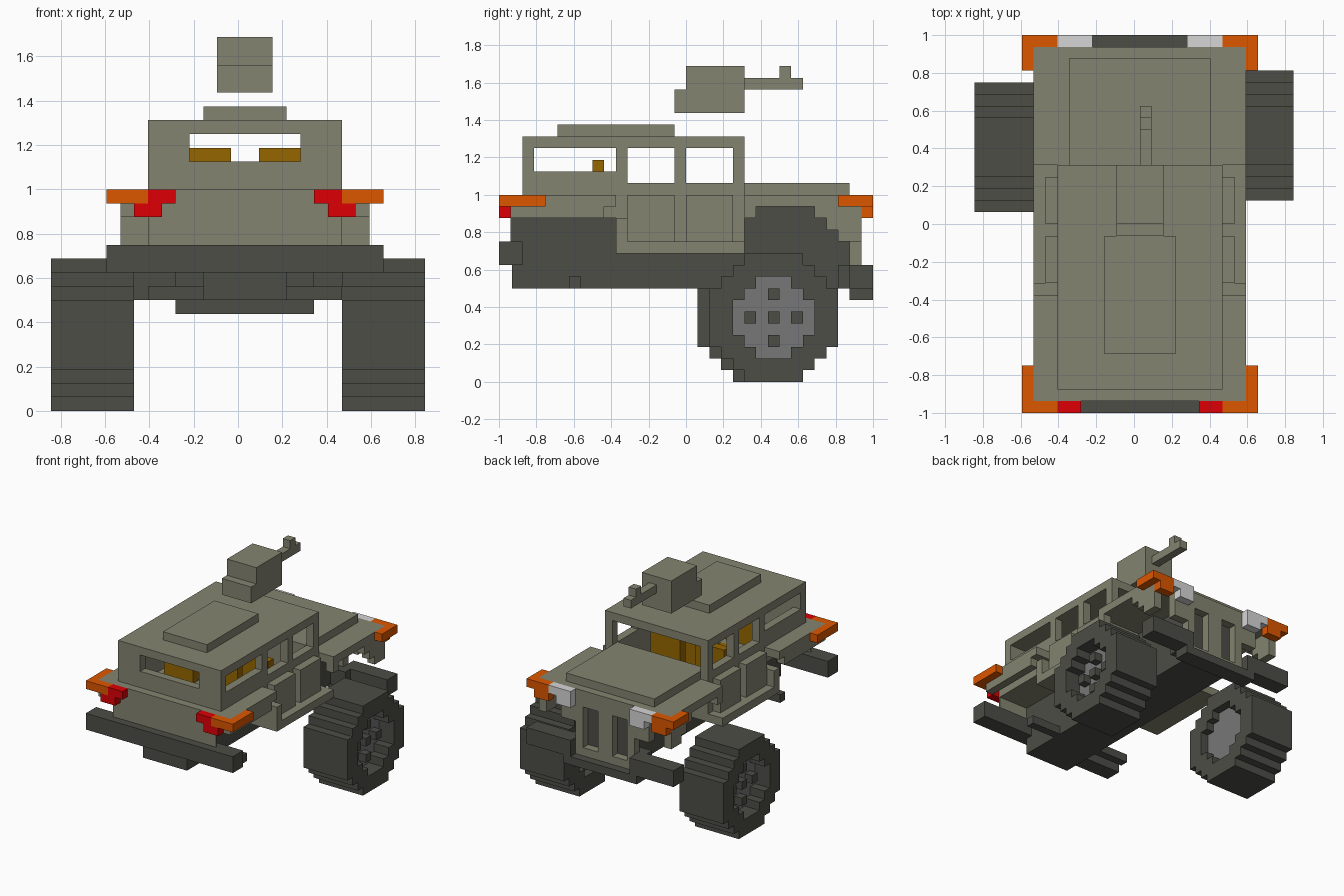
import bpy
import bmesh
from mathutils import Vector

cube = bpy.data.objects.get("Cube")
if cube:
    bpy.data.objects.remove(cube, do_unlink=True)

U = 1 / 16  # one grid block


def material(name, rgb):
    lin = [((c / 255 + 0.055) / 1.055) ** 2.4 if c > 10 else c / 255 / 12.92 for c in rgb] + [1]
    m = bpy.data.materials.new(name)
    m.use_nodes = True
    m.diffuse_color = lin
    b = next(n for n in m.node_tree.nodes if n.type == 'BSDF_PRINCIPLED')
    b.inputs["Base Color"].default_value = lin
    b.inputs["Roughness"].default_value = 0.9
    return m


OLIVE = material("olive paint", (132, 132, 113))
DARK = material("dark rubber", (77, 77, 71))
GREY = material("hub grey", (119, 119, 119))
ORANGE = material("orange marker", (221, 87, 0))
RED = material("red lamp", (222, 0, 5))
WHITE = material("white lamp", (214, 214, 214))
BROWN = material("brown seat", (150, 102, 0))


def place(i, j, k):
    return Vector(((i - 13.5) * U, (j - 16) * U, k * U))


def finish(bm, name, mat):
    bmesh.ops.recalc_face_normals(bm, faces=bm.faces)
    me = bpy.data.meshes.new(name)
    bm.to_mesh(me)
    bm.free()
    ob = bpy.data.objects.new(name, me)
    bpy.context.collection.objects.link(ob)
    me.materials.append(mat)
    return ob


def box(name, mat, x, y, z):
    """Box given by block ranges along each axis."""
    bm = bmesh.new()
    bmesh.ops.create_cube(bm, size=1)
    lo, hi = place(x[0], y[0], z[0]), place(x[1], y[1], z[1])
    for v in bm.verts:
        v.co = Vector([(lo[a] + hi[a]) / 2 + v.co[a] * (hi[a] - lo[a]) for a in range(3)])
    return finish(bm, name, mat)


def pair(name, mat, x, y, z):
    """Box on +x and its mirror image about the body centre line."""
    box(name + "_left", mat, x, y, z)
    box(name + "_right", mat, (28 - x[1], 28 - x[0]), y, z)


def cut(ob, cutter):
    cutter.hide_render = True
    mod = ob.modifiers.new("cut", 'BOOLEAN')
    mod.operation = 'DIFFERENCE'
    mod.solver = 'EXACT'
    mod.object = cutter
    bpy.context.view_layer.objects.active = ob
    bpy.ops.object.modifier_apply(modifier=mod.name)
    bpy.data.objects.remove(cutter, do_unlink=True)


def stepped_disk(name, mat, x, cy, cz, halves):
    """Stepped round disk; halves are half widths of the rows, bottom to top."""
    z0 = cz - len(halves) / 2
    right = []
    for r, h in enumerate(halves):
        for p in ((h, z0 + r), (h, z0 + r + 1)):
            if len(right) > 1 and right[-1][0] == h and right[-2][0] == h:
                right.pop()
            if not right or right[-1] != p:
                right.append(p)
    outline = right + [(-h, z) for h, z in reversed(right)]
    bm = bmesh.new()
    face = bm.faces.new([bm.verts.new(place(x[0], cy + h, z)) for h, z in outline])
    ext = bmesh.ops.extrude_face_region(bm, geom=[face])
    verts = [g for g in ext["geom"] if isinstance(g, bmesh.types.BMVert)]
    bmesh.ops.translate(bm, verts=verts, vec=((x[1] - x[0]) * U, 0, 0))
    return finish(bm, name, mat)


# Wheels with recessed hubs and lugs
TYRE = (2.5, 3.5, 4.5, 5.5, 5.5, 5.5, 5.5, 5.5, 4.5, 3.5, 2.5)
HUB = (1.5, 2.5, 3.5, 3.5, 3.5, 2.5, 1.5)
for side, x0, cy, hub_x, lug_x in (("right", 0, 22.5, (2, 5), (1, 2)),
                                   ("left", 21, 23.5, (22, 25), (25, 26))):
    tyre = stepped_disk("tyre_" + side, DARK, (x0, x0 + 6), cy, 5.5, TYRE)
    cut(tyre, stepped_disk("hub_cutter", DARK, (x0 - 1, x0 + 7), cy, 5.5, HUB))
    stepped_disk("hub_" + side, GREY, hub_x, cy, 5.5, HUB)
    for n, (dy, dz) in enumerate(((0, 0), (2, 0), (-2, 0), (0, 2), (0, -2))):
        box(f"lug_{side}_{n}", DARK, lug_x, (cy + dy - .5, cy + dy + .5), (5 + dz, 6 + dz))

# Dark central chassis and bumpers
box("rear_chassis", DARK, (11, 17), (1.1, 10), (8, 14))
box("middle_chassis", DARK, (11, 17), (10, 21), (8, 11))
box("engine_bay", DARK, (11, 17), (21, 30), (8, 15))
pair("axle_stub", DARK, (17, 21), (6, 7), (8, 9))
box("front_crossmember", DARK, (9, 19), (29, 30), (8, 10))
box("rear_bumper", DARK, (4, 24), (0, 2), (10, 12))
pair("front_bumper", DARK, (18, 24), (30, 32), (8, 10))
box("front_bumper_skid", DARK, (9, 19), (30, 32), (7, 8))

# Rear body
box("tail_panel", OLIVE, (7, 21), (1, 1.1), (12, 15))
box("rear_floor", OLIVE, (7, 21), (1.1, 10), (14, 15))
deck = box("rear_deck", OLIVE, (5, 23), (1, 10), (15, 16))
cut(deck, box("deck_cutter", OLIVE, (8, 20), (3, 11), (14, 17)))
pair("rear_fender_lip", OLIVE, (22, 23), (1, 9), (14, 15))
pair("rear_bulkhead", OLIVE, (21, 23), (10, 11), (12, 14))

# Sills and doors
box("cab_floor", OLIVE, (5, 23), (10, 21), (11, 12))
for name, y in (("rear_door", (11, 15)), ("front_door", (16, 20))):
    pair(name, OLIVE, (21, 22), y, (12, 16))

# Front body: stepped wheel arch lips, deck, hood and grille
for n, (y, low) in enumerate((((21, 22), 14), ((27, 28), 14), ((28, 29), 13), ((29, 31), 12))):
    pair(f"front_arch_{n}", OLIVE, (22, 23), y, (low, 15))
box("front_deck", OLIVE, (5, 23), (21, 31), (15, 16))
box("hood", OLIVE, (8, 20), (21, 30), (16, 17))
pair("front_side_panel", OLIVE, (18, 20), (30, 31), (12, 15))
grille = box("grille", OLIVE, (10, 18), (30, 31), (8, 15))
for x in ((11, 13), (15, 17)):
    cut(grille, box("slot_cutter", DARK, x, (29, 32), (9, 14)))

# Hollow cab with window openings
cab = box("cab", OLIVE, (7, 21), (2, 21), (16, 21))
cut(cab, box("interior_cutter", OLIVE, (8, 20), (3, 20), (15, 20)))
for x, y, z in (((6, 22), (3, 10), (18, 20)), ((6, 22), (11, 15), (17, 20)),
                ((6, 22), (16, 20), (17, 20)), ((10, 18), (1, 4), (18, 20)),
                ((8, 20), (19, 22), (17, 20))):
    cut(cab, box("window_cutter", OLIVE, x, y, z))
pair("cab_lower_side", OLIVE, (20, 21), (10, 21), (12, 16))
box("dashboard", OLIVE, (8, 20), (20, 21), (12, 16))
box("roof_hatch", OLIVE, (11, 17), (5, 15), (21, 22))

# Seats
pair("rear_seat_back", BROWN, (15, 19), (8, 9), (15, 19))
pair("rear_seat_base", BROWN, (15, 19), (10, 12), (12, 15))
pair("front_seat_back", BROWN, (15, 19), (14, 15), (12, 17))
pair("front_seat_base", BROWN, (15, 19), (15, 18), (12, 14))

# Lamps and corner markers
pair("tail_lamp_upper", RED, (19, 21), (0, 1), (15, 16))
pair("tail_lamp_lower", RED, (20, 22), (0, 1), (14, 15))
pair("rear_marker", ORANGE, (21, 24), (0, 1), (15, 16))
pair("rear_marker_side", ORANGE, (23, 24), (1, 4), (15, 16))
pair("front_marker", ORANGE, (21, 24), (31, 32), (15, 16))
pair("front_marker_lower", ORANGE, (21, 23), (31, 32), (14, 15))
pair("front_marker_side", ORANGE, (23, 24), (29, 31), (15, 16))
pair("headlamp_upper", WHITE, (18, 21), (31, 32), (15, 16))
pair("headlamp_lower", WHITE, (18, 20), (31, 32), (14, 15))

# Roof turret
box("turret", OLIVE, (12, 16), (16, 21), (23, 27))
box("turret_rear", OLIVE, (12, 16), (15, 16), (23, 25))
box("barrel", OLIVE, (14, 15), (21, 26), (25, 26))
box("barrel_sight", OLIVE, (14, 15), (24, 25), (26, 27))
